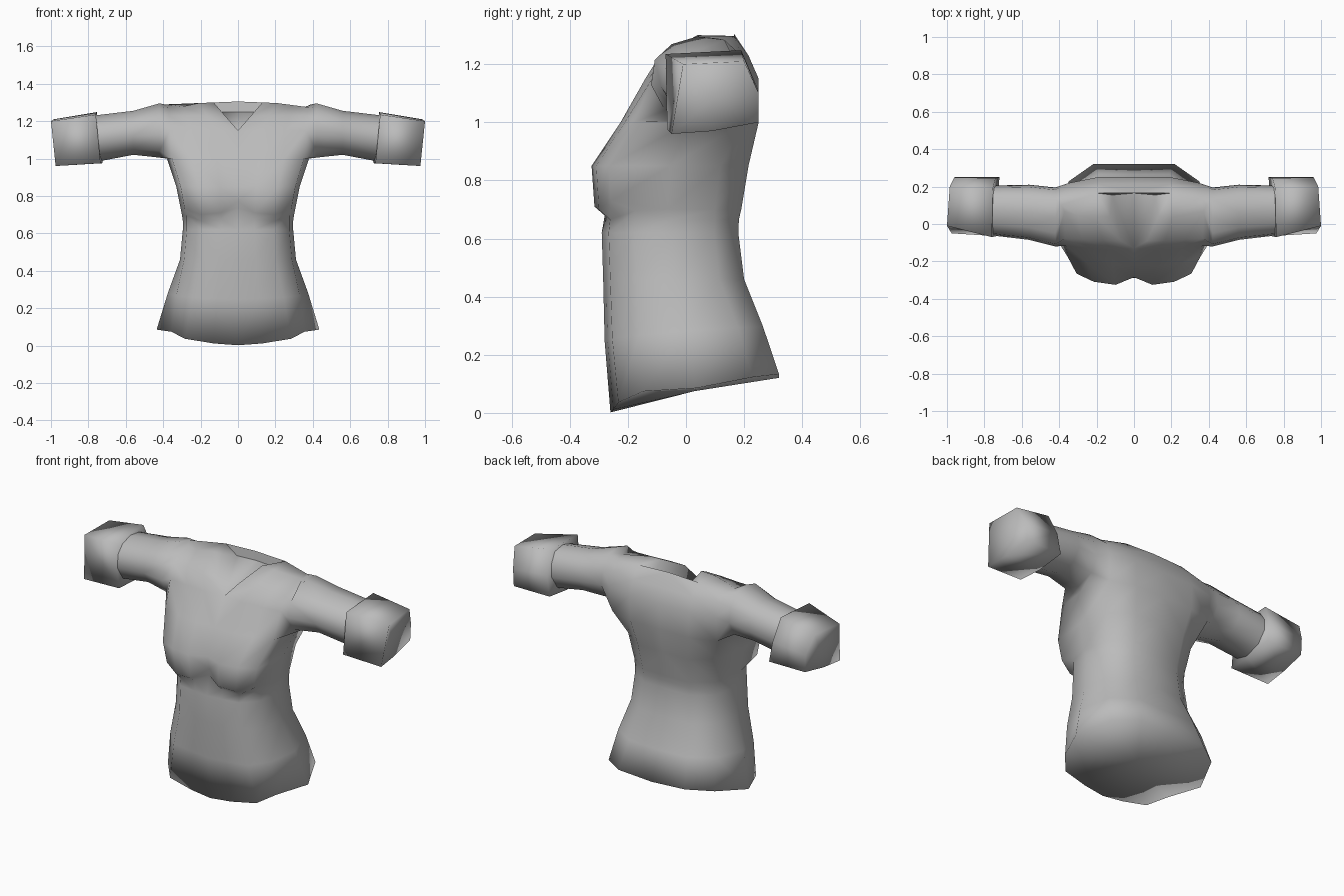
import bpy, bmesh, math

if "Cube" in bpy.data.objects:
    bpy.data.objects.remove(bpy.data.objects["Cube"])

fabric = bpy.data.materials.new("grey_fabric")
fabric.diffuse_color = (0.5, 0.5, 0.5, 1)
fabric.use_nodes = True
fabric.node_tree.nodes["Principled BSDF"].inputs["Base Color"].default_value = fabric.diffuse_color


def finish(bm, name, merge, angle):
    """Turn half a part into a mirrored, smooth object."""
    bmesh.ops.recalc_face_normals(bm, faces=bm.faces)
    me = bpy.data.meshes.new(name)
    bm.to_mesh(me)
    bm.free()
    me.materials.append(fabric)
    ob = bpy.data.objects.new(name, me)
    bpy.context.collection.objects.link(ob)
    mod = ob.modifiers.new("mirror", 'MIRROR')
    mod.use_mirror_merge = merge
    mod.merge_threshold = 0.001
    bpy.context.view_layer.objects.active = ob
    ob.select_set(True)
    bpy.ops.object.shade_smooth_by_angle(angle=math.radians(angle))
    ob.select_set(False)


def bridge(bm, a, b):
    for i in range(len(a)):
        j = (i + 1) % len(a)
        bm.faces.new((a[i], a[j], b[j], b[i]))


def fan(bm, loop, centre, closed=True):
    c = bm.verts.new(centre)
    for i in range(len(loop) if closed else len(loop) - 1):
        bm.faces.new((loop[i], loop[(i + 1) % len(loop)], c))


# Torso rings: z, tilt along y, tilt along x, half width,
# front centre y, front side y, back y, neck opening x
RINGS = [
    (0.055, 0.205, 0.06, 0.435, -0.26, -0.25, 0.32, 0),
    (0.27, 0.08, 0.03, 0.375, -0.28, -0.27, 0.265, 0),
    (0.46, 0, 0, 0.31, -0.285, -0.275, 0.20, 0),
    (0.62, 0, 0, 0.295, -0.29, -0.28, 0.18, 0),
    (0.665, 0, 0, 0.295, -0.27, -0.275, 0.182, 0),
    (0.70, 0, 0, 0.30, -0.265, -0.315, 0.19, 0),
    (0.85, 0, 0, 0.33, -0.285, -0.325, 0.215, 0),
    (1.00, 0, 0, 0.38, -0.215, -0.225, 0.25, 0),
    (1.15, 0, 0, 0.39, -0.13, -0.14, 0.25, 0),
    (1.23, 0, 0, 0.39, -0.09, -0.09, 0.215, 0.07),
    (1.305, 0, -0.04, 0.39, 0.04, 0.04, 0.165, 0.13),
]
# Fraction of the half width, and of the way from front to back
COLUMNS = [(0, 0), (0.3, 0), (0.65, 0.03), (0.93, 0.22),
           (1, 0.5), (0.9, 0.82), (0.5, 1), (0, 1)]
# Rounder hem, fuller bust and fuller shoulders: ring -> column changes
SHAPE = {0: {3: (0.82, 0.18), 5: (0.8, 0.84)},
         1: {3: (0.88, 0.2), 5: (0.85, 0.84)},
         5: {3: (0.95, 0.11)}, 6: {3: (0.93, 0.11)},
         7: {3: (0.93, 0.1), 5: (0.9, 0.9)},
         8: {3: (0.93, 0.06), 5: (0.9, 0.92)},
         9: {3: (0.93, 0.04), 5: (0.9, 0.92)}}
# Height changes: hem sides, scalloped under-bust, shoulder dip
UNDER_BUST = {0: 0.07, 1: 0.01, 3: 0.03}
LIFT = {0: {2: 0.012, 3: 0.028, 4: -0.003}, 4: UNDER_BUST, 5: UNDER_BUST,
        10: {2: -0.015, 3: -0.015, 5: -0.018}}

bm = bmesh.new()
rows = []
for r, (z, ty, tx, w, yc, yf, yb, x0) in enumerate(RINGS):
    row = []
    for i, column in enumerate(COLUMNS):
        fx, fy = SHAPE.get(r, {}).get(i, column)
        y = yc if i == 0 else yf + (yb - yf) * fy
        x = x0 + (w - x0) * fx if i < 5 else w * fx
        h = z + ty * y + tx * x + LIFT.get(r, {}).get(i, 0)
        row.append(bm.verts.new((x, y, h)))
    rows.append(row)

# Torso walls, leaving an armhole at the upper side
for r in range(len(rows) - 1):
    for c in range(7):
        if not (r >= 7 and c in (3, 4)):
            bm.faces.new((rows[r][c], rows[r][c + 1],
                          rows[r + 1][c + 1], rows[r + 1][c]))
top = rows[-1]
bm.faces.new(top[0:7])                                   # shoulder top

# Sunken neck opening with a separate collar strip at the back
v0, v1 = rows[8][0], rows[9][0]
back, side = (0, 0.165, 1.25), (0.115, 0.155, 1.25)
f0, f1 = bm.verts.new(back), bm.verts.new(side)
for face in ((v0, v1, f1, f0), (v1, top[0], f1), (top[0], top[6], f1)):
    bm.faces.new(face)
collar = [bm.verts.new(p) for p in (back, side, top[6].co, top[7].co)]
bm.faces.new(collar)
fan(bm, rows[0], (0, 0.03, 0.075), False)                # hem underside

# Sleeve rings: x, front y, back y, bottom z, top z
hole = [rows[7][3], rows[7][4], rows[7][5], rows[8][5], rows[9][5],
        top[5], top[4], top[3], rows[9][3], rows[8][3]]
AROUND = [(-0.7, -0.75), (0, -1), (0.7, -0.75), (1, -0.15), (0.92, 0.45),
          (0.6, 0.92), (0, 1), (-0.55, 0.82), (-0.92, 0.45), (-1, -0.15)]
for x, yf, yb, zb, zt in [(0.42, -0.12, 0.195, 1.005, 1.295),
                          (0.56, -0.085, 0.21, 1.02, 1.255),
                          (0.77, -0.06, 0.205, 0.98, 1.23)]:
    ring = [bm.verts.new((x, (yf + yb) / 2 + a * (yb - yf) / 2,
                          (zb + zt) / 2 + b * (zt - zb) / 2))
            for a, b in AROUND]
    bridge(bm, hole, ring)
    hole = ring
finish(bm, "shirt_body", True, 130)

# Turned-up cuffs, closed at both ends
INNER = [(0.76, -0.07, 1.235), (0.755, 0.19, 1.248), (0.74, 0.245, 1.12),
         (0.72, 0.25, 1.0), (0.725, 0.08, 0.975), (0.735, -0.065, 0.975)]
OUTER = [(1.0, -0.01, 1.2), (0.985, 0.2, 1.21), (0.96, 0.25, 1.1),
         (0.955, 0.25, 1.0), (0.965, 0.09, 0.97), (0.975, -0.05, 0.96)]
bm = bmesh.new()
a = [bm.verts.new(p) for p in INNER]
b = [bm.verts.new(p) for p in OUTER]
bridge(bm, a, b)
fan(bm, a, (0.745, 0.08, 1.1))
fan(bm, b, (0.94, 0.09, 1.08))
finish(bm, "sleeve_cuffs", False, 130)
